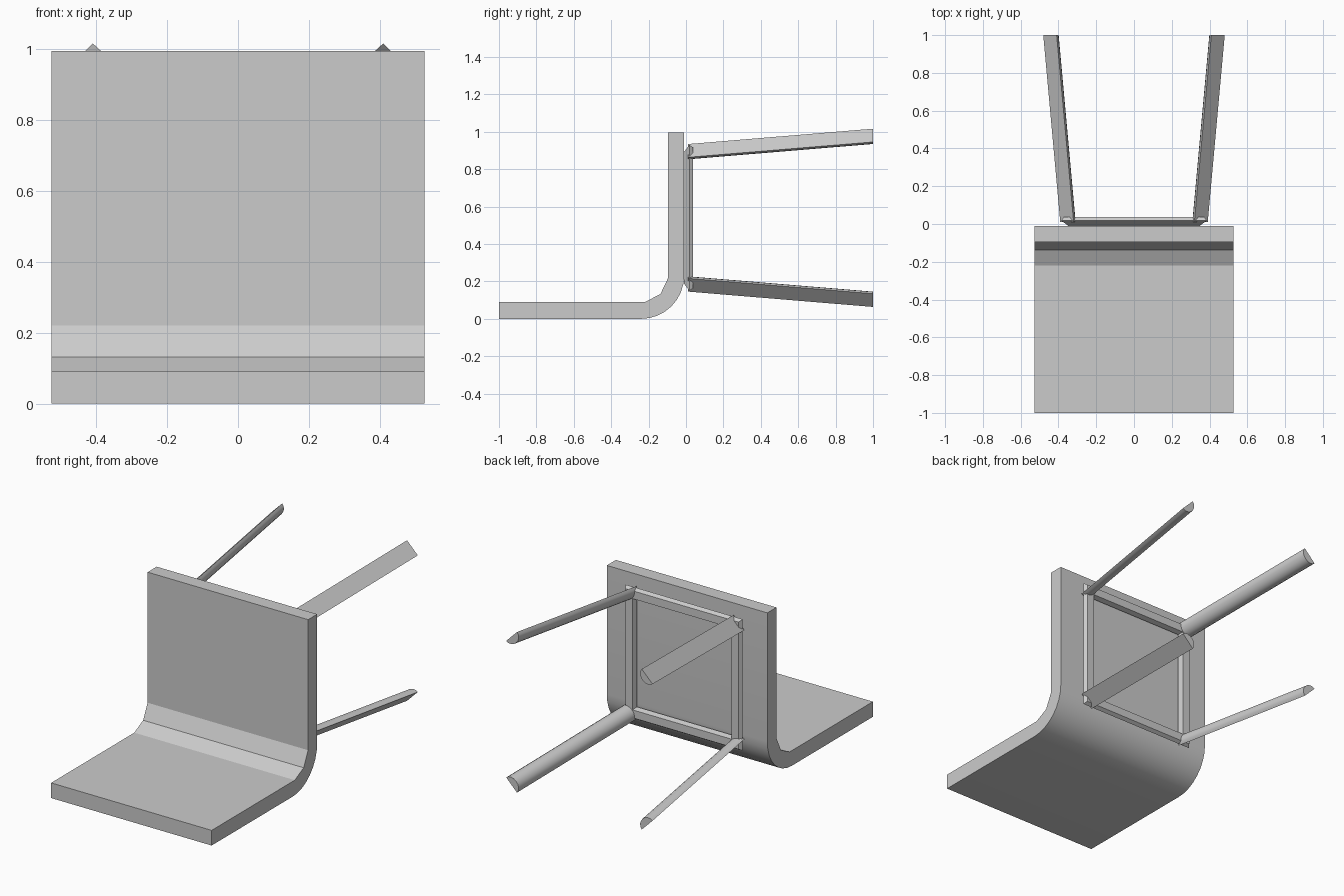
import bpy, bmesh, math

if "Cube" in bpy.data.objects:
    bpy.data.objects.remove(bpy.data.objects["Cube"])


def loft(name, rings, closed=False):
    """Skin a list of equal-length rings; cap the ends unless closed."""
    bm = bmesh.new()
    vs = [[bm.verts.new(p) for p in r] for r in rings]
    n = len(vs[0])
    pairs = list(zip(vs, vs[1:]))
    if closed:
        pairs.append((vs[-1], vs[0]))
    else:
        bm.faces.new(vs[0])
        bm.faces.new(vs[-1])
    for a, b in pairs:
        for i in range(n):
            j = (i + 1) % n
            bm.faces.new((a[i], a[j], b[j], b[i]))
    bmesh.ops.recalc_face_normals(bm, faces=bm.faces)
    me = bpy.data.meshes.new(name)
    bm.to_mesh(me)
    bm.free()
    ob = bpy.data.objects.new(name, me)
    bpy.context.collection.objects.link(ob)
    return ob


def smooth(ob, angle):
    bpy.ops.object.select_all(action='DESELECT')
    ob.select_set(True)
    bpy.context.view_layer.objects.active = ob
    bpy.ops.object.shade_smooth_by_angle(angle=math.radians(angle))


# Bent seat shell: side profile (y, z) extruded across x
profile = [(-1.0, 0.0)]
for i in range(9):
    a = math.radians(-90 + i * 90 / 8)
    profile.append((-0.24 + 0.23 * math.cos(a), 0.23 + 0.23 * math.sin(a)))
profile += [(-0.01, 0.995), (-0.095, 0.995), (-0.095, 0.22),
            (-0.137, 0.132), (-0.22, 0.09), (-1.0, 0.09)]
shell = loft("seat_shell", [[(x, y, z) for y, z in profile] for x in (-0.527, 0.527)])
smooth(shell, 15)

# Mitred square frame under the seat: section (distance from centre, y)
CZ = 0.54
section = [(0.345, -0.012), (0.385, 0.018), (0.372, 0.038), (0.325, 0.038), (0.315, 0.01)]
corners = [(1, 1), (-1, 1), (-1, -1), (1, -1)]
loft("leg_frame",
     [[(sx * r, y, CZ + sz * (r + 0.005)) for r, y in section] for sx, sz in corners],
     closed=True)

# Splayed legs: half-round section, flat side outward, rounded side inward
R, DEPTH, SEG = 0.05, 0.85, 8
half_round = []
for i in range(SEG + 1):
    t = math.pi * i / SEG
    along, inward = R * math.cos(t), -R * DEPTH * math.sin(t)
    k = math.sqrt(0.5)
    half_round.append((0.005 + (along + inward) * k, 0.004 + (inward - along) * k))

for sx, sz in corners:
    rings = []
    for y, cx, cz in ((0.01, 0.350, 0.355), (1.0, 0.440, 0.437)):
        rings.append([(sx * (cx + u), y, CZ + sz * (cz + v)) for u, v in half_round])
    leg = loft("leg_%s_%s" % ("right" if sx > 0 else "left", "front" if sz > 0 else "back"), rings)
    smooth(leg, 35)
